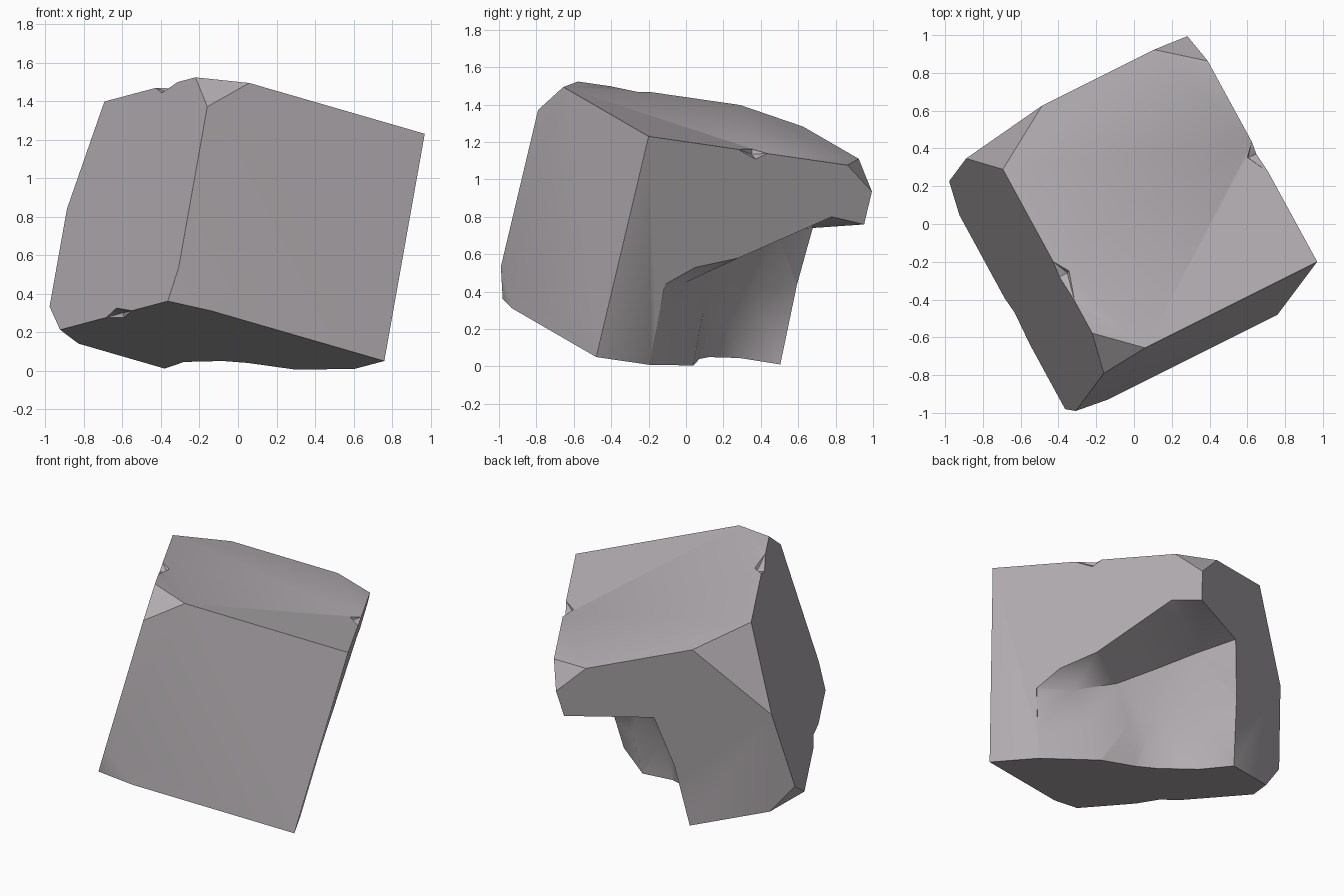
import bpy, bmesh
from mathutils import Vector

cube = bpy.data.objects.get("Cube")
if cube:
    bpy.data.objects.remove(cube)

# Tilted block frame: a runs left, b runs back, c runs down, each 0..1
ORIGIN = Vector((0.97, -0.20, 1.23))
A = Vector((-1.098, -0.549, 0.318))
B = Vector((-0.666, 1.222, -0.177))
C = Vector((-0.21, -0.28, -1.18))


def P(a, b, c):
    return ORIGIN + A * a + B * b + C * c


stone = bpy.data.materials.new("warm_grey_stone")
stone.use_nodes = True
colour = (0.46, 0.43, 0.45, 1)
stone.diffuse_color = colour
bsdf = stone.node_tree.nodes["Principled BSDF"]
bsdf.inputs["Base Color"].default_value = colour
bsdf.inputs["Roughness"].default_value = 0.9


def finish(bm, name):
    bmesh.ops.recalc_face_normals(bm, faces=bm.faces)
    mesh = bpy.data.meshes.new(name)
    bm.to_mesh(mesh)
    bm.free()
    mesh.materials.append(stone)
    obj = bpy.data.objects.new(name, mesh)
    bpy.context.collection.objects.link(obj)
    return obj


def hull(points, name):
    bm = bmesh.new()
    for p in points:
        bm.verts.new(P(*p))
    bmesh.ops.convex_hull(bm, input=bm.verts)
    return finish(bm, name)


def chip_corner(bm, a, b, c, da, db, dc):
    """Slice a corner off, given how far the chip runs along each edge."""
    corner = P(a, b, c)
    p = P(a + (da if a == 0 else -da), b, c)
    q = P(a, b + (db if b == 0 else -db), c)
    r = P(a, b, c + (dc if c == 0 else -dc))
    normal = (q - p).cross(r - p).normalized()
    if normal.dot(corner - p) < 0:
        normal.negate()
    bmesh.ops.bisect_plane(bm, geom=bm.verts[:] + bm.edges[:] + bm.faces[:],
                           plane_co=p, plane_no=normal, clear_outer=True)
    bmesh.ops.holes_fill(bm, edges=[e for e in bm.edges if e.is_boundary])


# Main block with chipped corners
bm = bmesh.new()
for a in (0, 1):
    for b in (0, 1):
        for c in (0, 1):
            bm.verts.new(P(a, b, c))
bmesh.ops.convex_hull(bm, input=bm.verts)
bmesh.ops.dissolve_limit(bm, angle_limit=0.02, verts=bm.verts, edges=bm.edges)
chip_corner(bm, 1, 0, 0, 0.17, 0.14, 0.15)
chip_corner(bm, 1, 0, 1, 0.18, 0.04, 0.14)
chip_corner(bm, 1, 1, 1, 0.16, 0.12, 0.12)
chip_corner(bm, 1, 1, 0, 0.28, 0.15, 0.45)
chip_corner(bm, 0, 1, 0, 0.18, 0.13, 0.10)
block = finish(bm, "stone_block")

# Large hollow: stations of floor edge, wall middle, wall top, side rim
stations = [
    [(0, .233, 1), (0, .226, .85), (.004, .219, .66), (0, .219, .637)],
    [(.127, .482, 1), (.12, .42, .8), (.1, .354, .635), (0, .329, .544)],
    [(.293, .583, 1), (.29, .55, .78), (.24, .51, .58), (0, .502, .476)],
    [(.366, .658, 1), (.37, .64, .76), (.33, .65, .5), (0, .679, .356)],
    [(.445, .828, 1), (.44, .82, .7), (.4, .83, .41), (0, .856, .236)],
    [(.433, 1, 1), (.4525, 1, .645), (.43, 1, .348), (0, 1, .249)],
]
stations.append([(a, 1.3, c) for a, b, c in stations[-1]])
bm = bmesh.new()
loops = []
for s in stations:
    (fa, fb, _), (ra, rb, rc) = s[0], s[-1]
    ring = [(fa, fb, 1.3)] + s + [(-0.3, rb, rc), (-0.3, fb, 1.3)]
    loops.append([bm.verts.new(P(*p)) for p in ring])
n = len(loops[0])
for lo, hi in zip(loops, loops[1:]):
    for i in range(n):
        j = (i + 1) % n
        bm.faces.new((lo[i], lo[j], hi[j], hi[i]))
bm.faces.new(loops[0])
bm.faces.new(loops[-1])
bmesh.ops.triangulate(bm, faces=bm.faces)
cutters = [finish(bm, "hollow_cutter")]


# Small nicks along the edges that run front to back
def nick(a, c, b0, b1, depth_a, depth_c, name):
    sa, sc = (1 if a == 0 else -1), (1 if c == 0 else -1)
    m = b0 * 0.35 + b1 * 0.65
    ai, ao = a + sa * depth_a, a - sa * 0.03
    ci, co = c + sc * depth_c, c - sc * 0.03
    return hull([(a, b0, c), (a, b1, c), (ai, m, co), (ao, m, ci),
                 (ao, m, co), (a + sa * depth_a * .7, m, c + sc * depth_c * .5)], name)


cutters += [
    nick(0, 0, .39, .52, .06, .04, "right_nick_cutter"),
    nick(1, 0, .28, .45, .05, .04, "left_nick_cutter"),
    nick(1, 1, .32, .52, .05, .04, "lower_nick_cutter"),
]

for cutter in cutters:
    mod = block.modifiers.new(cutter.name, 'BOOLEAN')
    mod.operation = 'DIFFERENCE'
    mod.solver = 'EXACT'
    mod.object = cutter

bpy.ops.object.select_all(action='DESELECT')
block.select_set(True)
bpy.context.view_layer.objects.active = block
for mod in list(block.modifiers):
    bpy.ops.object.modifier_apply(modifier=mod.name)
for cutter in cutters:
    bpy.data.objects.remove(cutter)

# Soft hollow, crisp outer edges
bpy.ops.object.shade_smooth_by_angle(angle=0.6)
